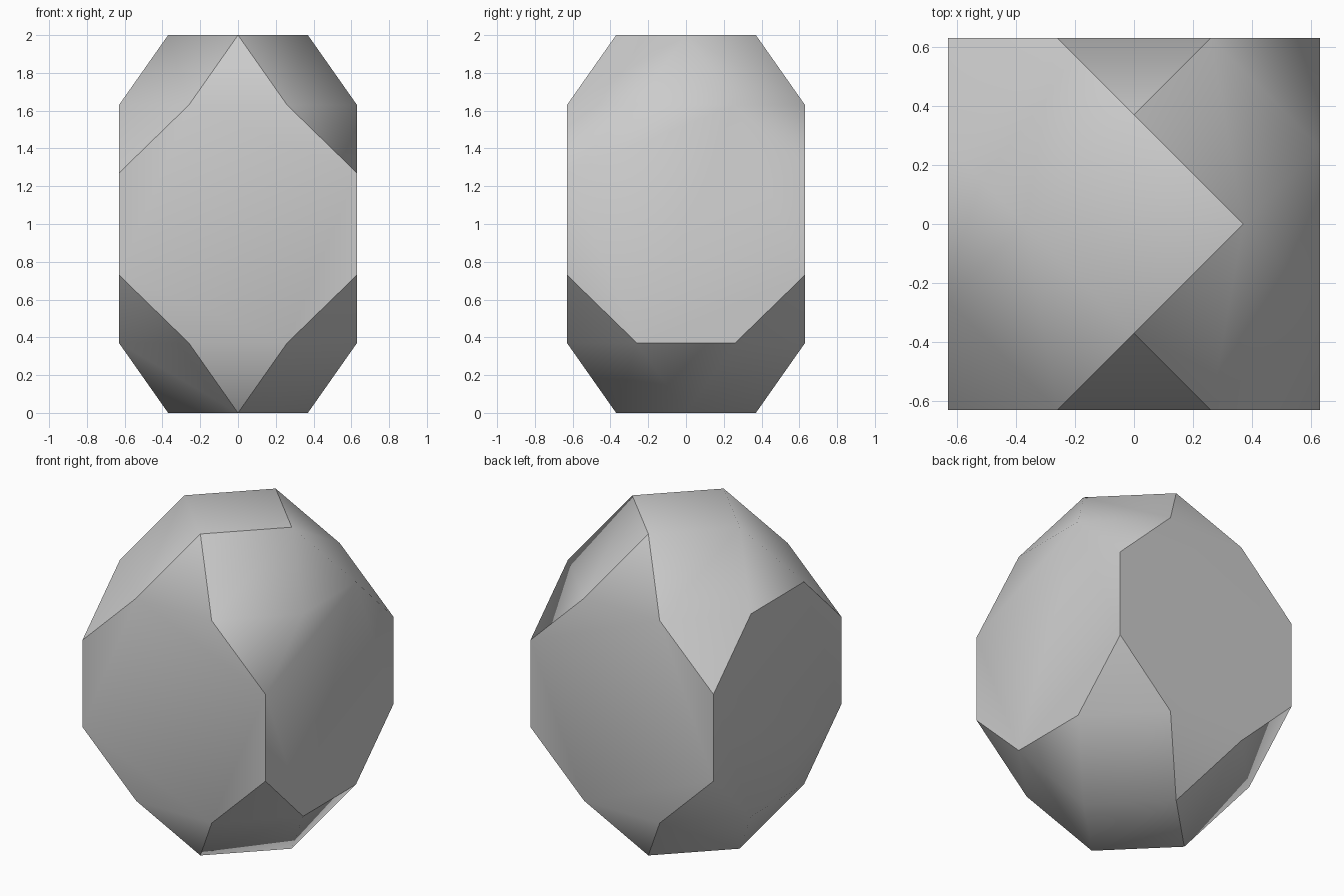
import bpy
import bmesh

cube = bpy.data.objects.get("Cube")
if cube:
    bpy.data.objects.remove(cube, do_unlink=True)

HALF, TIP, SHOULDER = 0.63, 0.37, 0.26   # body half width, cap diamond, facet half width
LEVELS = (1.0, 0.63, 0.27)               # cap, shoulder and corner heights from the middle


def stone_points():
    """Corner points, repeated by sign and by swapping the two horizontal axes."""
    points = set()
    for up in (-1, 1):
        cap, shoulder, corner = (1 + up * level for level in LEVELS)
        for s in (-1, 1):
            points |= {(s * TIP, 0, cap), (0, s * TIP, cap)}
            for t in (-1, 1):
                points |= {(s * HALF, t * SHOULDER, shoulder),
                           (t * SHOULDER, s * HALF, shoulder),
                           (s * HALF, t * HALF, corner)}
    return sorted(points)


def smooth_group(normal):
    """Facets in one group blend smoothly; borders between groups stay sharp."""
    x, y, z = normal
    if abs(x) < 0.2 and abs(y) > 0.5:
        return "front" if y < 0 else "back"
    if z > 0.9 or (x < -0.2 and z > 0.2):
        return "top"
    if z < -0.9 or (x > 0.2 and z < -0.2):
        return "bottom"
    return "side_plus" if x > 0 else "side_minus"


# Faceted stone: convex hull with flat facets merged
bm = bmesh.new()
for point in stone_points():
    bm.verts.new(point)
bmesh.ops.convex_hull(bm, input=bm.verts)
bmesh.ops.dissolve_limit(bm, angle_limit=0.03, verts=bm.verts, edges=bm.edges)
bmesh.ops.recalc_face_normals(bm, faces=bm.faces)
bm.normal_update()

# Smooth shading with sharp borders
for face in bm.faces:
    face.smooth = True
for edge in bm.edges:
    edge.smooth = len({smooth_group(f.normal) for f in edge.link_faces}) == 1

mesh = bpy.data.meshes.new("faceted_stone")
bm.to_mesh(mesh)
bm.free()

# Plain grey stone
grey = bpy.data.materials.new("stone_grey")
grey.use_nodes = True
colour = (0.6, 0.6, 0.6, 1)
grey.diffuse_color = colour
grey.node_tree.nodes["Principled BSDF"].inputs["Base Color"].default_value = colour
mesh.materials.append(grey)

stone = bpy.data.objects.new("faceted_stone", mesh)
bpy.context.collection.objects.link(stone)
